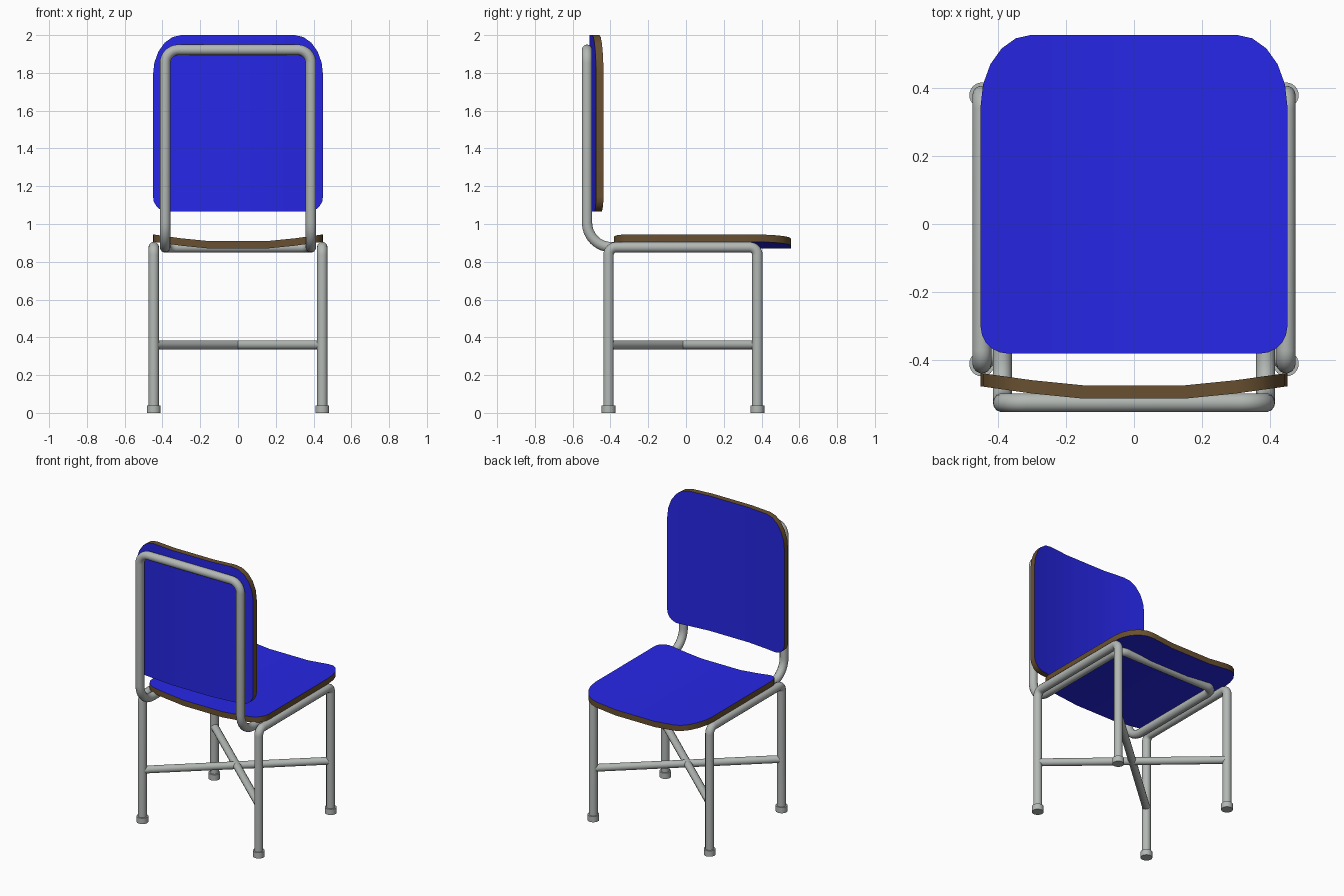
import bpy, bmesh, math
from mathutils import Vector

if "Cube" in bpy.data.objects:
    bpy.data.objects.remove(bpy.data.objects["Cube"])


def material(name, rgb):
    m = bpy.data.materials.new(name)
    m.diffuse_color = (*rgb, 1)
    m.use_nodes = True
    m.node_tree.nodes["Principled BSDF"].inputs["Base Color"].default_value = m.diffuse_color
    return m


BLUE = material("blue panel", (0.02, 0.02, 0.80))
BROWN = material("brown wood edge", (0.14, 0.08, 0.03))
GREY = material("grey metal", (0.45, 0.48, 0.46))


def smooth(obj):
    bpy.ops.object.select_all(action='DESELECT')
    obj.select_set(True)
    bpy.context.view_layer.objects.active = obj
    bpy.ops.object.shade_smooth_by_angle(angle=math.radians(35))


def fillet(points, radii, closed=False, steps=8):
    """Replace corners of a polyline by circular arcs."""
    pts = [Vector(p) for p in points]
    out, n = [], len(pts)
    for i, p in enumerate(pts):
        r = radii[i]
        if r == 0 or (not closed and i in (0, n - 1)):
            out.append(p)
            continue
        a = (pts[i - 1] - p).normalized()
        b = (pts[(i + 1) % n] - p).normalized()
        half = a.angle(b) / 2
        d = r / math.tan(half)
        centre = p + (a + b).normalized() * (r / math.sin(half))
        u, v = (p + a * d - centre).normalized(), (p + b * d - centre).normalized()
        for k in range(steps + 1):
            out.append(centre + u.slerp(v, k / steps) * r)
    return out


def tube(name, pts, radius, closed=False):
    cu = bpy.data.curves.new(name, 'CURVE')
    cu.dimensions = '3D'
    cu.bevel_depth = radius
    cu.bevel_resolution = 5
    cu.use_fill_caps = True
    sp = cu.splines.new('POLY')
    sp.points.add(len(pts) - 1)
    for q, p in zip(sp.points, pts):
        q.co = (*p, 1)
    sp.use_cyclic_u = closed
    cu.materials.append(GREY)
    obj = bpy.data.objects.new(name, cu)
    bpy.context.collection.objects.link(obj)
    bpy.ops.object.select_all(action='DESELECT')
    obj.select_set(True)
    bpy.context.view_layer.objects.active = obj
    bpy.ops.object.convert(target='MESH')
    smooth(bpy.context.object)


def rise(x):
    """Upward curl of a panel towards its sides."""
    x = abs(x)
    if x < 0.15:
        return 0
    return 0.015 * (x - 0.15) / 0.15 if x < 0.3 else 0.015 + 0.021 * (x - 0.3) / 0.15


def panel(name, place):
    """Rounded curved board; place maps (x, length, height) into the model."""
    bm = bmesh.new()
    outline = []
    for sx, sy, rx, ry, a0 in ((0.45, 0.555, 0.15, 0.21, 0), (-0.45, 0.555, 0.15, 0.21, 90),
                               (-0.45, -0.38, 0.08, 0.08, 180), (0.45, -0.38, 0.08, 0.08, 270)):
        cx, cy = sx - math.copysign(rx, sx), sy - math.copysign(ry, sy)
        for k in range(6):
            a = math.radians(a0 + 18 * k)
            outline.append(bm.verts.new((cx + rx * math.cos(a), cy + ry * math.sin(a), 0)))
    bm.faces.new(outline)
    for x in (-0.375, -0.3, -0.225, -0.15, 0.15, 0.225, 0.3, 0.375):
        bmesh.ops.bisect_plane(bm, geom=bm.verts[:] + bm.edges[:] + bm.faces[:], dist=1e-5,
                               plane_co=(x, 0, 0), plane_no=(1, 0, 0))
    ext = bmesh.ops.extrude_face_region(bm, geom=bm.faces[:], use_keep_orig=True)
    for v in ext["geom"]:
        if isinstance(v, bmesh.types.BMVert):
            v.co.z += 0.039
    bm.normal_update()
    for f in bm.faces:
        f.material_index = 0 if abs(f.normal.z) > 0.5 else 1
    for v in bm.verts:
        v.co = place(v.co.x, v.co.y, v.co.z + rise(v.co.x))
    bmesh.ops.recalc_face_normals(bm, faces=bm.faces[:])
    me = bpy.data.meshes.new(name)
    bm.to_mesh(me)
    bm.free()
    me.materials.append(BLUE)
    me.materials.append(BROWN)
    obj = bpy.data.objects.new(name, me)
    bpy.context.collection.objects.link(obj)
    smooth(obj)


# Seat and backrest boards share one shape
panel("seat", lambda x, l, h: (x, l, 0.87 + h))
panel("backrest", lambda x, l, h: (x, -0.512 + h, 1.445 + l))

# Side frames: two legs and a rail, with feet
LX, YB, YF, ZR, R = 0.446, -0.41, 0.378, 0.877, 0.028
for side, s in (("left", -1), ("right", 1)):
    x = s * LX
    path = [(x, YB, 0.01), (x, YB, ZR), (x, YF, ZR), (x, YF, 0.01)]
    tube(side + "_leg_frame", fillet(path, [0, 0.04, 0.04, 0]), R)
    for end, y in (("rear", YB), ("front", YF)):
        bpy.ops.mesh.primitive_cylinder_add(vertices=24, radius=0.037, depth=0.04, location=(x, y, 0.02))
        foot = bpy.context.object
        foot.name = f"{side}_{end}_foot"
        foot.data.materials.append(GREY)
        smooth(foot)
    # Diagonal brace
    tube(side + "_cross_brace", [Vector((x, YB, 0.36)), Vector((-x, YF, 0.36))], 0.025)

# Closed loop carrying the backrest and the seat
BX, BY, SY = 0.386, -0.524, 0.32
loop = [(-BX, BY, 1.922), (BX, BY, 1.922), (BX, BY, ZR), (BX, SY, ZR), (-BX, SY, ZR), (-BX, BY, ZR)]
tube("back_and_seat_loop", fillet(loop, [0.07, 0.07, 0.13, 0.06, 0.06, 0.13], True), R, True)
